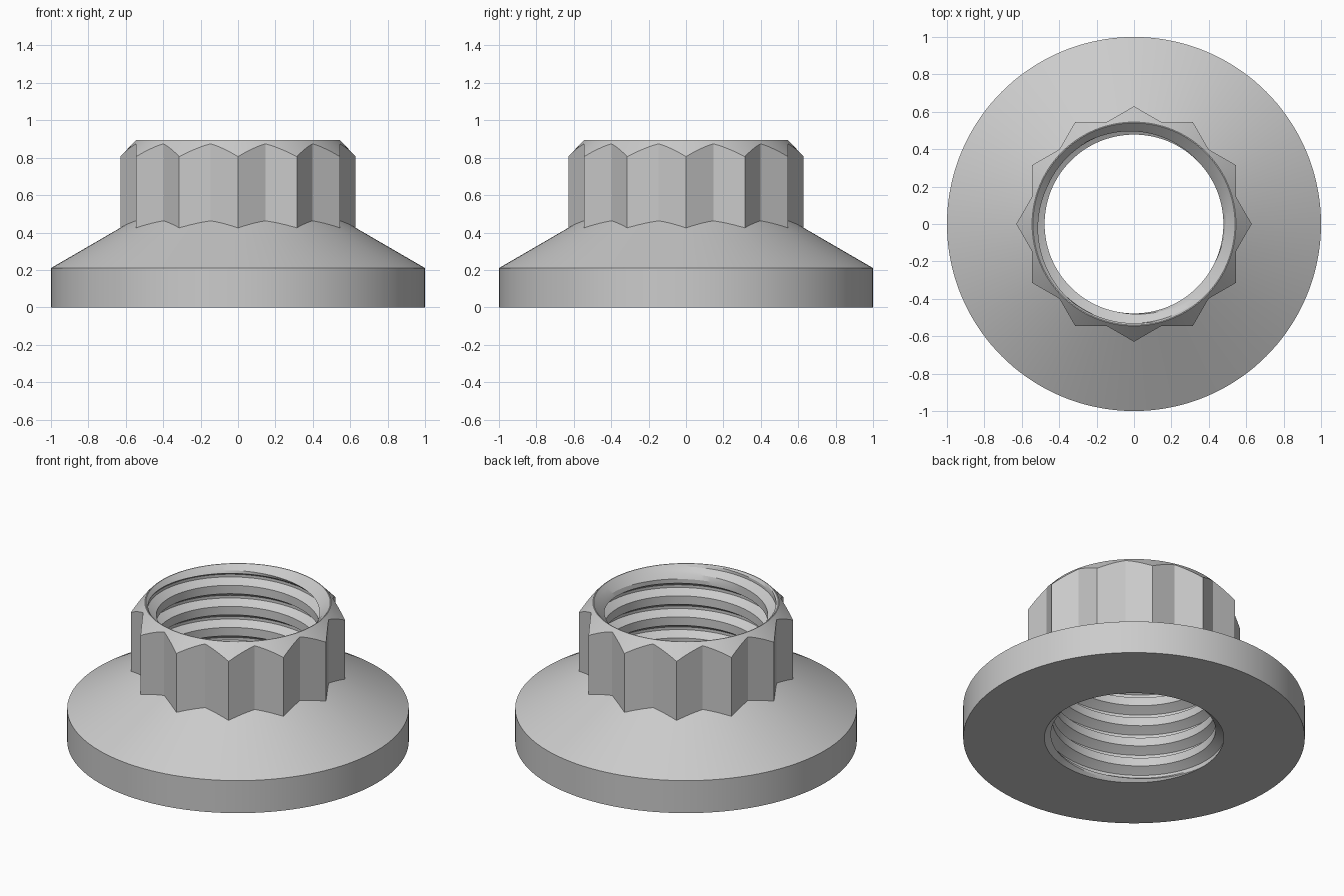
import bpy, bmesh
from math import sin, cos, pi, radians, floor

if "Cube" in bpy.data.objects:
    bpy.data.objects.remove(bpy.data.objects["Cube"])

N = 144                      # columns around the axis
H = 0.895                    # total height
FLAT = 0.545                 # half width across the flats
PITCH, CREST, ROOT = 0.136, 0.478, 0.53
BORE_BOTTOM, BORE_TOP = 0.525, 0.54


def star_radius(a):
    # union of two hexagons turned 30 degrees apart
    def hexagon(t):
        d = (t + pi / 6) % (pi / 3) - pi / 6
        return FLAT / cos(d)
    return max(hexagon(a), hexagon(a + pi / 6))


def outer_profile(a):
    # flange, cone, twelve-point wall and top chamfer
    r = star_radius(a)
    return [(BORE_BOTTOM, 0), (1, 0), (1, 0.21),
            (r, 0.21 + 0.58 * (1 - r)),
            (r, H - 1.06 * (r - FLAT)),
            (FLAT, H), (BORE_TOP, H)]


# one thread pitch: (fraction of pitch, radius)
TOOTH = [(0, CREST), (0.2, CREST), (0.4, CREST), (0.5, (CREST + ROOT) / 2),
         (0.62, ROOT), (0.75, ROOT), (0.88, (CREST + ROOT) / 2)]


def thread_profile(a):
    # helical thread clipped by the entry chamfers at both ends
    pts = []
    for k in range(-2, int(H / PITCH) + 3):
        for f, r in TOOTH:
            z = (k + f + a / (2 * pi)) * PITCH
            if z <= 0:
                pts.append((BORE_BOTTOM, 0))
            elif z >= H:
                pts.append((BORE_TOP, H))
            else:
                pts.append((max(r, BORE_BOTTOM - z, BORE_TOP - (H - z)), z))
    return pts


def sweep(bm, profile):
    # N + 1 columns; the seam is welded afterwards
    cols = []
    for i in range(N + 1):
        a = 2 * pi * i / N
        cols.append([bm.verts.new((r * cos(a), r * sin(a), z))
                     for r, z in profile(a)])
    for c0, c1 in zip(cols, cols[1:]):
        for j in range(len(c0) - 1):
            quad = (c0[j], c1[j], c1[j + 1], c0[j + 1])
            if max(v.co.z for v in quad) - min(v.co.z for v in quad) < 1e-7 \
                    and profile is thread_profile:
                continue
            bm.faces.new(quad)


bm = bmesh.new()
sweep(bm, outer_profile)
sweep(bm, thread_profile)
bmesh.ops.remove_doubles(bm, verts=bm.verts, dist=0.0004)
loose = [v for v in bm.verts if not v.link_faces]
bmesh.ops.delete(bm, geom=loose, context='VERTS')
bmesh.ops.recalc_face_normals(bm, faces=bm.faces)

# flanged twelve-point nut
mesh = bpy.data.meshes.new("flange_nut")
bm.to_mesh(mesh)
bm.free()
nut = bpy.data.objects.new("flange_nut", mesh)
bpy.context.collection.objects.link(nut)
bpy.context.view_layer.objects.active = nut
nut.select_set(True)
bpy.ops.object.shade_smooth_by_angle(angle=radians(20))
